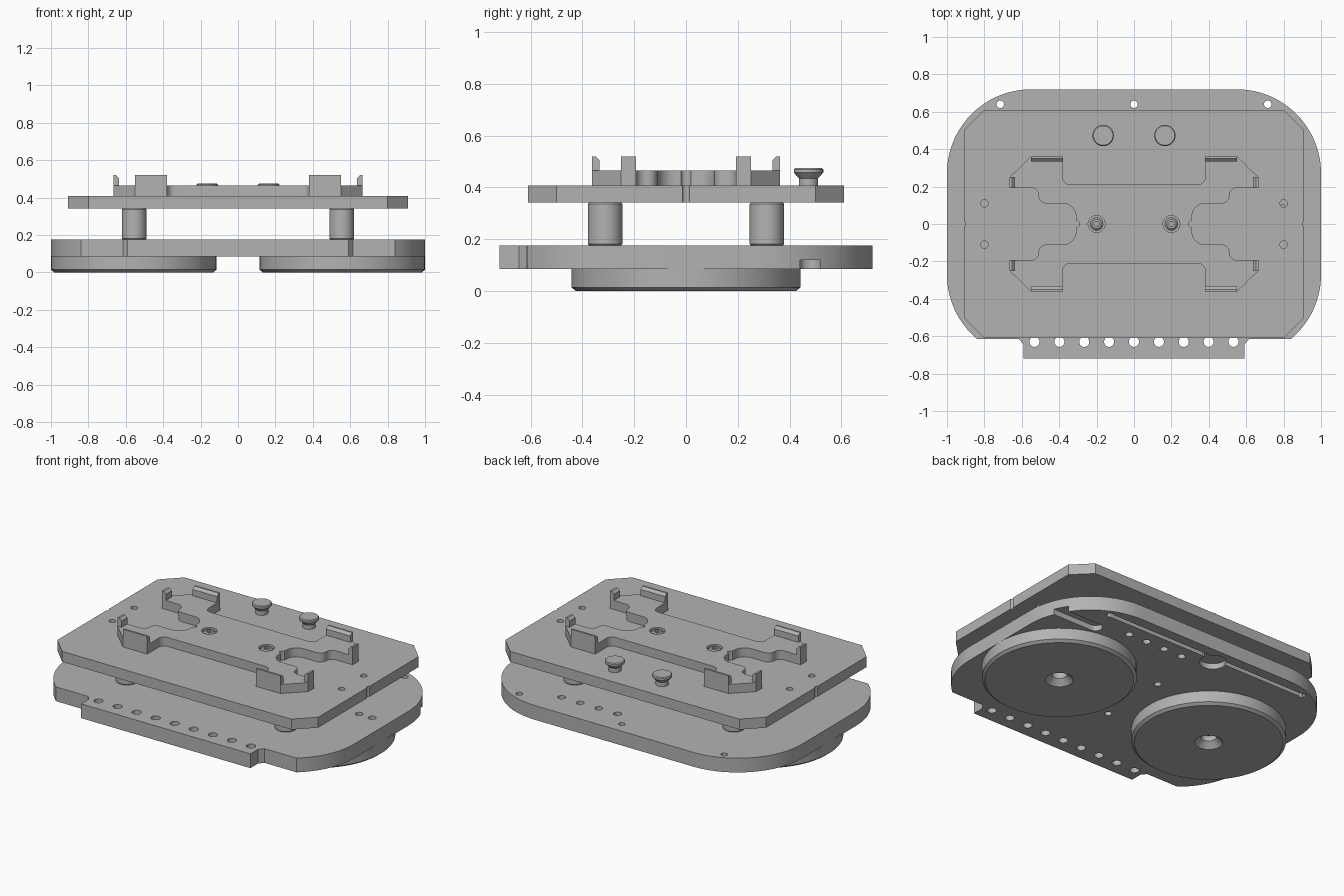
import bpy, bmesh
from math import sin, cos, radians, tau
from mathutils import Matrix

cube = bpy.data.objects.get("Cube")
if cube:
    bpy.data.objects.remove(cube, do_unlink=True)

grey = bpy.data.materials.new("machined_grey")
grey.use_nodes = True
colour = (0.45, 0.45, 0.45, 1)
grey.diffuse_color = colour
grey.node_tree.nodes["Principled BSDF"].inputs["Base Color"].default_value = colour


def finish(name, bm):
    bmesh.ops.recalc_face_normals(bm, faces=bm.faces)
    mesh = bpy.data.meshes.new(name)
    bm.to_mesh(mesh)
    bm.free()
    mesh.materials.append(grey)
    obj = bpy.data.objects.new(name, mesh)
    bpy.context.collection.objects.link(obj)
    return obj


def prism(name, outline, z0, z1, matrix=None):
    bm = bmesh.new()
    face = bm.faces.new([bm.verts.new((x, y, z0)) for x, y in outline])
    top = bmesh.ops.extrude_face_region(bm, geom=[face])["geom"]
    moved = [v for v in top if isinstance(v, bmesh.types.BMVert)]
    bmesh.ops.translate(bm, verts=moved, vec=(0, 0, z1 - z0))
    if matrix:
        bm.transform(matrix)
    return finish(name, bm)


def lathe(name, profile, x, y, sides=48):
    """Closed solid of revolution from (radius, z) pairs, bottom to top."""
    bm = bmesh.new()
    rings = [[bm.verts.new((x + r * cos(tau * i / sides), y + r * sin(tau * i / sides), z))
              for i in range(sides)] for r, z in profile]
    for a, b in zip(rings, rings[1:]):
        for i in range(sides):
            j = (i + 1) % sides
            bm.faces.new((a[i], a[j], b[j], b[i]))
    bm.faces.new(rings[0])
    bm.faces.new(rings[-1])
    return finish(name, bm)


def arc(cx, cy, r, a0, a1, n=8):
    return [(cx + r * cos(radians(a0 + (a1 - a0) * i / n)),
             cy + r * sin(radians(a0 + (a1 - a0) * i / n))) for i in range(n + 1)]


def mirror_x(half):
    return half + [(-x, y) for x, y in reversed(half)]


def hole(x, y, r, z0, z1, sides=24):
    return lathe("hole_cutter", [(r, z0), (r, z1)], x, y, sides)


def box(x0, x1, y0, y1, z0, z1):
    return prism("slot_cutter", [(x0, y0), (x1, y0), (x1, y1), (x0, y1)], z0, z1)


def activate(obj):
    bpy.ops.object.select_all(action="DESELECT")
    obj.select_set(True)
    bpy.context.view_layer.objects.active = obj


def cut(obj, cutters):
    for c in cutters:
        c.hide_render = True
        activate(obj)
        mod = obj.modifiers.new("cut", "BOOLEAN")
        mod.operation, mod.solver, mod.object = "DIFFERENCE", "EXACT", c
        bpy.ops.object.modifier_apply(modifier=mod.name)
        bpy.data.objects.remove(c, do_unlink=True)


def smooth(obj):
    activate(obj)
    bpy.ops.object.shade_smooth_by_angle(angle=radians(30))


# Base plate with round corners and a stepped front lip
base_z, base_top = 0.085, 0.175
half = [(0.59, -0.72), (0.59, -0.645), (0.615, -0.615)]
half += arc(0.55, -0.27, 0.45, -50, 0, 16) + arc(0.55, 0.27, 0.45, 0, 90, 24)
base = prism("base_plate", mirror_x(half), base_z, base_top)
lo, hi = base_z - 0.05, base_top + 0.05
cutters = [hole((i - 4) * 0.133, -0.63, 0.027, lo, hi) for i in range(9)]
cutters += [hole(0.1 + i * 0.13, 0.54, 0.023, lo, hi) for i in range(4)]
cutters += [hole(0, y, 0.021, lo, hi) for y in (-0.23, 0.21)]
cutters += [hole(x, 0.08, 0.023, base_top - 0.05, hi) for x in (0.79, 0.88)]
# Wiring grooves and pocket underneath
cutters += [box(-0.735, 0.735, 0.625, 0.655, lo, 0.115),
            hole(-0.08, 0.605, 0.078, lo, 0.12, 32),
            box(0.69, 1.1, 0.44, 0.52, lo, 0.12),
            hole(0.69, 0.48, 0.04, lo, 0.12)]
cutters += [hole(x, 0.64, 0.02, lo, hi) for x in (-0.715, 0, 0.715)]
cut(base, cutters)
smooth(base)

# Round feet with a chamfered lower rim and countersunk bolt hole
for side, s in (("left", 1), ("right", -1)):
    x = 0.5575 * s
    foot = lathe(side + "_foot_disc", [(0.425, 0), (0.4425, 0.014), (0.4425, base_z)], x, 0, 96)
    cut(foot, [lathe("countersink", [(0.085, -0.005), (0.045, 0.035), (0.045, 0.07)], x, 0)])
    smooth(foot)

# Upper plate with clipped corners
half = [(0.80, -0.61), (0.91, -0.50), (0.91, 0.50), (0.80, 0.61)]
plate = prism("upper_plate", mirror_x(half), 0.342, 0.408)
cutters = [hole(x, y, 0.02, 0.3, 0.45) for x in (-0.8, 0.8) for y in (-0.11, 0.11)]
cutters += [hole(x, 0, 0.014, 0.3, 0.45) for x in (-0.915, 0.915)]
cut(plate, cutters)
smooth(plate)

# Cradle body between the corner clips
quarter = arc(0.34, 0.25, 0.04, -90, 0) + [(0.38, 0.362), (0.55, 0.362), (0.665, 0.25), (0.665, 0.193)]
quarter += arc(0.55, 0.153, 0.04, 90, 180) + arc(0.47, 0.15, 0.04, 0, -90)
quarter += arc(0.38, 0.04, 0.07, 90, 180)
right_half = quarter + [(x, -y) for x, y in reversed(quarter)]
cradle = prism("cradle", mirror_x(right_half), 0.407, 0.465)
cut(cradle, [hole(x, 0, 0.045, 0.447, 0.5, 32) for x in (-0.2, 0.2)])
cut(cradle, [hole(x, 0, 0.02, 0.4, 0.5) for x in (-0.312, 0.312)])
smooth(cradle)

# Four corners: support post, long clip and short clip
clip = [(0, 0.46), (0, 0.52), (-0.012, 0.52), (-0.028, 0.505), (-0.028, 0.46)]
to_x = Matrix(((0, 0, 1, 0), (1, 0, 0, 0), (0, 1, 0, 0), (0, 0, 0, 1)))
to_y = Matrix(((1, 0, 0, 0), (0, 0, 1, 0), (0, 1, 0, 0), (0, 0, 0, 1)))
for sx, xname in ((1, "left"), (-1, "right")):
    for sy, yname in ((-1, "front"), (1, "back")):
        corner = yname + "_" + xname
        flip = Matrix.Diagonal((sx, sy, 1, 1))
        prism(corner + "_long_clip", clip, 0.38, 0.55, flip @ Matrix.Translation((0, 0.362, 0)) @ to_x)
        prism(corner + "_short_clip", clip, 0.193, 0.25, flip @ Matrix.Translation((0.665, 0, 0)) @ to_y)
        smooth(lathe(corner + "_post", [(0.06, 0.174), (0.066, 0.181), (0.066, 0.336), (0.06, 0.343)],
                     0.555 * sx, 0.312 * sy))

# Cradle screws with hex sockets, and flared knobs behind
for side, s in (("left", 1), ("right", -1)):
    screw = lathe(side + "_screw", [(0.034, 0.446), (0.034, 0.456), (0.025, 0.464)], 0.2 * s, 0, 32)
    cut(screw, [hole(0.2 * s, 0, 0.016, 0.452, 0.5, 6)])
    smooth(screw)
    knob = lathe(side + "_knob", [(0.037, 0.407), (0.037, 0.435), (0.057, 0.457), (0.057, 0.469), (0.052, 0.474)],
                 0.165 * s, 0.473)
    smooth(knob)
